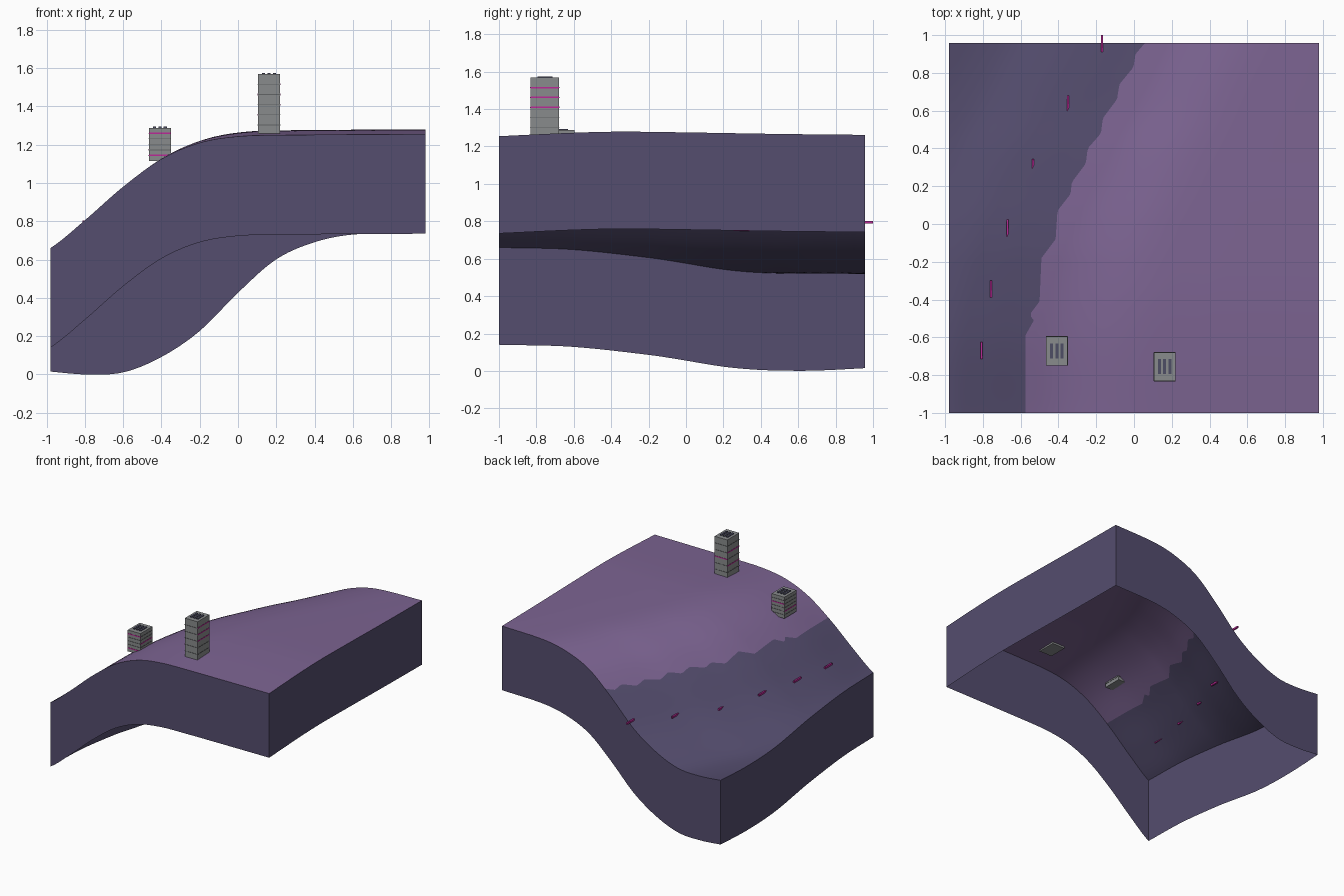
import bpy, bmesh, random
from mathutils import Vector

random.seed(4)
if "Cube" in bpy.data.objects:
    bpy.data.objects.remove(bpy.data.objects["Cube"], do_unlink=True)


def material(name, rgb):
    m = bpy.data.materials.new(name)
    m.use_nodes = True
    m.diffuse_color = (*rgb, 1)
    m.node_tree.nodes["Principled BSDF"].inputs["Base Color"].default_value = (*rgb, 1)
    return m


LOW = material("dark violet rock", (0.089, 0.074, 0.156))
HIGH = material("purple ground", (0.202, 0.127, 0.287))
GREY = material("tower grey", (0.25, 0.26, 0.265))
SEAM = material("seam grey", (0.12, 0.125, 0.13))
VENT = material("vent slate", (0.075, 0.075, 0.13))
PINK = material("neon magenta", (0.5, 0.022, 0.31))


def curve(points, x, smooth=True):
    """Interpolate through sorted (x, value) points."""
    if x <= points[0][0]:
        return points[0][1]
    if x >= points[-1][0]:
        return points[-1][1]
    i = next(k for k in range(len(points) - 1) if x <= points[k + 1][0])
    (x0, a), (x1, b) = points[i], points[i + 1]
    t = (x - x0) / (x1 - x0)
    if not smooth:
        return a + (b - a) * t

    def slope(k):
        p, q = points[max(k - 1, 0)], points[min(k + 1, len(points) - 1)]
        return (q[1] - p[1]) / (q[0] - p[0]) * (x1 - x0)
    m0, m1 = slope(i), slope(i + 1)
    c, d = 3 * (b - a) - 2 * m0 - m1, 2 * (a - b) + m0 + m1
    return a + t * (m0 + t * (c + t * d))


# Hillside profiles, measured across the ridge line
FRONT = [(-1, .515), (-.8, .53), (-.6, .575), (-.41, .66), (-.23, .805), (-.03, .98),
         (.17, 1.125), (.37, 1.21), (.57, 1.243), (.8, 1.25), (1.55, 1.255)]
BACK = [(-1.03, .535), (-.85, .52), (-.65, .53), (-.45, .61), (-.25, .745), (-.05, .945),
        (.15, 1.12), (.35, 1.21), (.55, 1.25), (.93, 1.262)]
RIDGE = [(-1, -.57), (-.6, -.56), (-.2, -.49), (0, -.425), (.2, -.335),
         (.4, -.24), (.6, -.13), (.8, -.03), (.96, .05)]
SWELL = [(-1, 0), (-.6, .017), (-.35, .022), (0, .017), (.5, .007), (.96, 0)]
# Ragged line between the two ground colours
BORDER = [(-1, -.575), (-.59, -.575), (-.51, -.53), (-.48, -.553), (-.41, -.5), (-.18, -.49),
          (-.08, -.415), (.07, -.405), (.16, -.335), (.22, -.33), (.32, -.255), (.4, -.245),
          (.48, -.175), (.56, -.165), (.66, -.09), (.74, -.077), (.83, -.003), (.9, .008), (.96, .06)]
X, Y0, Y1, DEPTH = .98, -1, .957, .52


def height(x, y):
    u = x - curve(RIDGE, y)
    t = (y - Y0) / (Y1 - Y0)
    s = min(max(u / .6, 0), 1)
    return (curve(FRONT, u) * (1 - t) + curve(BACK, u) * t
            + curve(SWELL, y) * s * s * (3 - 2 * s))


def finish(bm, name, mats):
    me = bpy.data.meshes.new(name)
    bm.to_mesh(me)
    bm.free()
    for m in mats:
        me.materials.append(m)
    ob = bpy.data.objects.new(name, me)
    bpy.context.scene.collection.objects.link(ob)
    return ob


def box(bm, lo, hi, mat=0):
    lo, hi = Vector(lo), Vector(hi)
    verts = bmesh.ops.create_cube(bm, size=1)["verts"]
    for v in verts:
        v.co = (lo + hi) / 2 + v.co * (hi - lo)
    for f in {f for v in verts for f in v.link_faces}:
        f.material_index = mat


# Terrain: grid whose middle column follows the colour border, with open skirt
LEFT, RIGHT, ROWS = 20, 36, 100
bm = bmesh.new()
grid = []
for j in range(ROWS + 1):
    y = Y0 + (Y1 - Y0) * j / ROWS
    b = curve(BORDER, y, False)
    xs = [-X + (b + X) * i / LEFT for i in range(LEFT)]
    xs += [b + (X - b) * i / RIGHT for i in range(RIGHT + 1)]
    grid.append([bm.verts.new((x, y, height(x, y))) for x in xs])
for j in range(ROWS):
    for i in range(LEFT + RIGHT):
        f = bm.faces.new((grid[j][i], grid[j][i + 1], grid[j + 1][i + 1], grid[j + 1][i]))
        f.material_index = int(i >= LEFT)
rim = [e for e in bm.edges if e.is_boundary]
skirt = bmesh.ops.extrude_edge_only(bm, edges=rim)["geom"]
for g in skirt:
    if isinstance(g, bmesh.types.BMVert):
        g.co.z -= DEPTH
    elif isinstance(g, bmesh.types.BMFace):
        g.material_index = 0
bmesh.ops.recalc_face_normals(bm, faces=bm.faces)
bm.normal_update()
if grid[ROWS // 2][LEFT].normal.z < 0:
    bmesh.ops.reverse_faces(bm, faces=bm.faces)
terrain = finish(bm, "terrain", [LOW, HIGH])
bpy.context.view_layer.objects.active = terrain
terrain.select_set(True)
bpy.ops.object.shade_smooth_by_angle(angle=.6)


# Towers: plain block, floor bands, rooftop vents
def tower(name, cx, cy, z0, z1, floors, lit):
    w, d, e = .057, .076, .002
    bm = bmesh.new()
    box(bm, (cx - w, cy - d, z0), (cx + w, cy + d, z1))
    for k in range(1, floors):
        z = z0 + (z1 - z0) * k / floors
        for side in ("front", "back", "left", "right"):
            m = 2 if (side, k) in lit else 1
            h = .004 if m == 2 else .002
            s = 1 if side in ("back", "left") else -1
            if side in ("front", "back"):
                box(bm, (cx - w, cy + s * d - e, z - h), (cx + w, cy + s * d + e, z + h), m)
            else:
                box(bm, (cx + s * w - e, cy - d, z - h), (cx + s * w + e, cy + d, z + h), m)
    for k in (-1, 0, 1):
        x = cx + k * .028
        box(bm, (x - .008, cy - .04, z1 - .004), (x + .008, cy + .04, z1 + .006), 3)
    finish(bm, name, [GREY, SEAM, PINK, VENT])


tower("tall_tower", .162, -.755, 1.25, 1.568, 6,
      {("left", k) for k in (3, 4, 5)} | {("right", 2), ("right", 4), ("back", 3)})
tower("short_tower", -.408, -.672, 1.115, 1.288, 6,
      {("front", 1), ("front", 5), ("left", 3), ("right", 2), ("back", 4)})

# Small glowing darts drifting along the slope
DARTS = [(-.17, .955, .02), (-.35, .635, .008), (-.535, .3, -.007),
         (-.67, -.02, .008), (-.757, -.345, .008), (-.807, -.67, .008)]
for n, (x, y, lift) in enumerate(DARTS, 1):
    bm = bmesh.new()
    z = height(x, min(y, Y1)) + lift
    box(bm, (x - .006, y - .045, z - .007), (x + .006, y + .045, z + .007))
    finish(bm, f"dart_{n}", [PINK])
